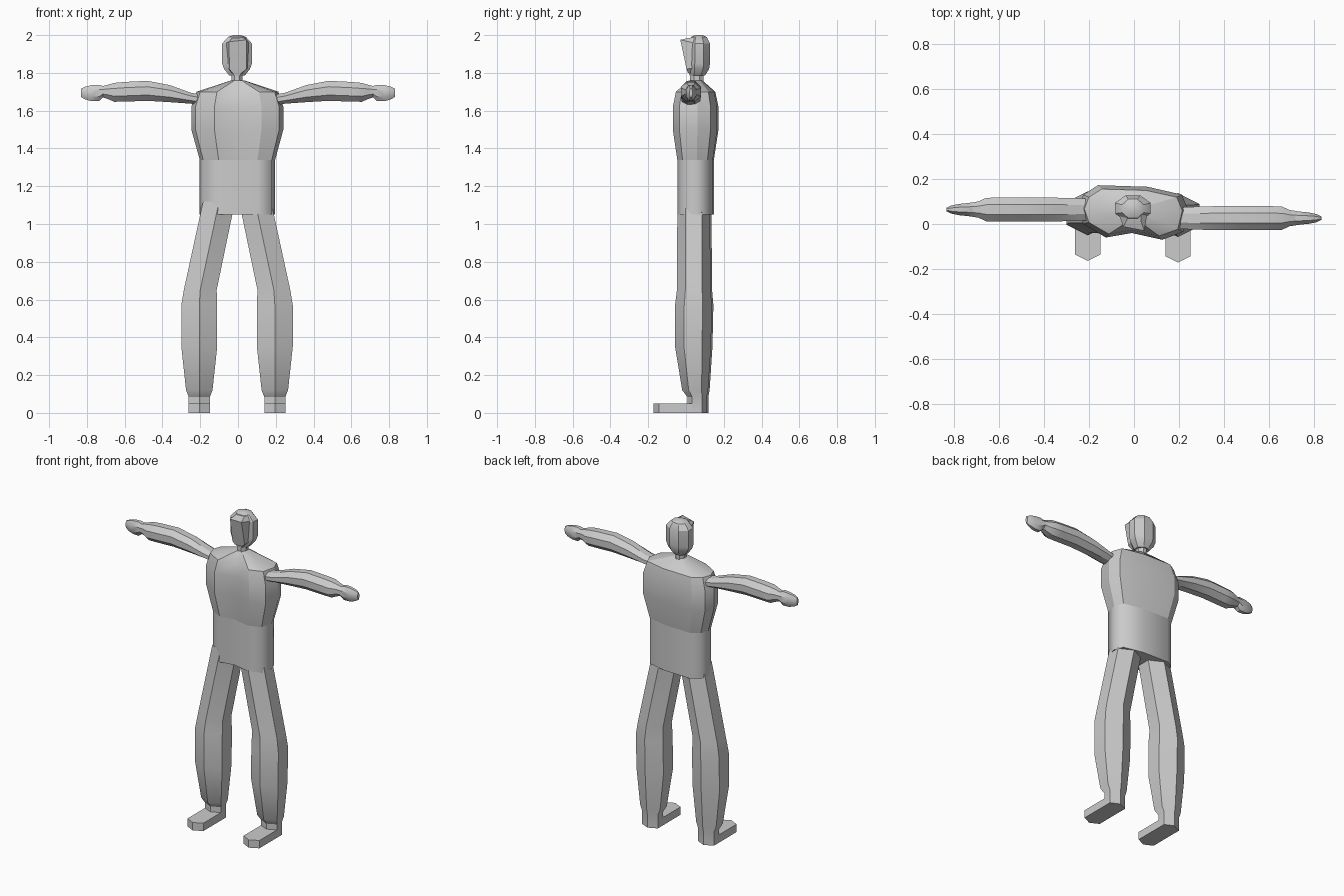
import bpy, bmesh, math

if "Cube" in bpy.data.objects:
    bpy.data.objects.remove(bpy.data.objects["Cube"])

grey = bpy.data.materials.new("plain grey")
grey.diffuse_color = (0.6, 0.6, 0.6, 1)
grey.use_nodes = True
grey.node_tree.nodes["Principled BSDF"].inputs["Base Color"].default_value = grey.diffuse_color


def loft(name, rings, angle=30):
    """Skin a list of equal-length rings and cap both ends."""
    bm = bmesh.new()
    loops = [[bm.verts.new(p) for p in ring] for ring in rings]
    n = len(loops[0])
    for a, b in zip(loops, loops[1:]):
        for i in range(n):
            j = (i + 1) % n
            bm.faces.new((a[i], a[j], b[j], b[i]))
    bm.faces.new(loops[0][::-1])
    bm.faces.new(loops[-1])
    bmesh.ops.recalc_face_normals(bm, faces=bm.faces)
    mesh = bpy.data.meshes.new(name)
    bm.to_mesh(mesh)
    bm.free()
    ob = bpy.data.objects.new(name, mesh)
    bpy.context.collection.objects.link(ob)
    mesh.materials.append(grey)
    bpy.ops.object.select_all(action='DESELECT')
    ob.select_set(True)
    bpy.context.view_layer.objects.active = ob
    bpy.ops.object.shade_smooth_by_angle(angle=math.radians(angle))
    return ob


def ngon(cx, cy, z, rx, ry, n=8, turn=0.5):
    k = 1 / math.cos(math.pi / n) if turn else 1
    return [(cx + rx * k * math.cos((i + turn) * math.tau / n),
             cy + ry * k * math.sin((i + turn) * math.tau / n), z) for i in range(n)]


def hexagon(cx, w, front, back, z):
    """Six-sided ring with a corner at the front and back."""
    d = (back - front) * 0.25
    return [(cx, front, z), (cx + w, front + d, z), (cx + w, back - d, z),
            (cx, back, z), (cx - w, back - d, z), (cx - w, front + d, z)]


# Torso: one outline scaled at each height
outline = [(-.247, .07), (-.225, 0), (-.125, -.06), (-.01, -.04), (.125, -.07),
           (.218, -.035), (.24, .06), (.213, .13), (.06, .165), (-.16, .172), (-.225, .13)]


def torso_ring(z, sx, sy):
    return [(x * sx, .05 + (y - .05) * sy, z) for x, y in outline]


loft("shirt_lower", [torso_ring(1.05, .82, .8), torso_ring(1.34, .82, .8)], 60)
loft("chest", [torso_ring(1.34, .82, .8), torso_ring(1.5, 1, 1), torso_ring(1.62, 1, 1),
               torso_ring(1.70, .89, .86), torso_ring(1.76, .15, .3)])

# Neck and head
loft("neck", [ngon(-.005, .057, 1.73, .03, .035), ngon(-.005, .057, 1.82, .03, .035)])
loft("head", [ngon(-.005, .06, 1.785, .04, .04), ngon(-.005, .067, 1.82, .068, .055),
              ngon(-.005, .07, 1.85, .079, .057), ngon(-.005, .07, 1.955, .079, .057),
              ngon(-.005, .068, 1.99, .048, .042), ngon(-.005, .066, 2.0, .02, .02)])

# Face: wedge that overhangs at the brow and recedes to the chin
loft("face", [[(-.035, .06, 1.79), (-.03, .01, 1.80), (.02, .01, 1.80), (.03, .06, 1.79)],
              [(-.062, .06, 1.83), (-.045, .008, 1.82), (.045, .003, 1.82), (.055, .06, 1.83)],
              [(-.072, .06, 1.955), (-.048, -.012, 1.965), (.045, -.03, 1.975), (.062, .06, 1.955)],
              [(-.045, .06, 1.99), (-.03, .02, 1.985), (.03, .015, 1.985), (.035, .06, 1.99)]], 20)

# Arms with hands: (reach, z bottom, z top, half depth)
arm = [(.17, 1.625, 1.68, .045), (.25, 1.637, 1.695, .05), (.36, 1.645, 1.735, .053),
       (.48, 1.652, 1.758, .053), (.60, 1.648, 1.752, .053), (.655, 1.647, 1.747, .052),
       (.69, 1.662, 1.737, .036), (.715, 1.67, 1.73, .032), (.735, 1.65, 1.737, .029),
       (.775, 1.65, 1.735, .025), (.81, 1.66, 1.727, .018), (.83, 1.672, 1.717, .008)]
for name, side, cy in (("left_arm", -1, .064), ("right_arm", 1, .026)):
    rings = []
    for x, lo, hi, d in arm:
        rings.append([(side * x, p, q) for p, q, _ in ngon(cy, (lo + hi) / 2, 0, d, (hi - lo) / 2)])
    loft(name, rings)

# Legs and feet: (centre x, half width, front y, back y, z)
leg = [(-.10, .085, -.035, .13, 1.12), (-.115, .085, -.038, .135, 1.05),
       (-.20, .087, -.04, .138, .65), (-.205, .095, -.05, .145, .57),
       (-.205, .095, -.05, .14, .35), (-.205, .07, -.012, .125, .12),
       (-.205, .056, .015, .118, .085), (-.205, .056, .015, .118, 0)]
for name, side, dx, dy in (("left", 1, 0, 0), ("right", -1, -.01, -.008)):
    def place(ring):
        return [(side * x + dx, y + dy, z) for x, y, z in ring]
    loft(name + "_leg", [place(hexagon(*r)) for r in leg])
    sole = [(-.205, -.163), (-.149, -.135), (-.149, .092), (-.205, .118), (-.261, .092), (-.261, -.135)]
    loft(name + "_foot", [place([(x, y, z) for x, y in sole]) for z in (0, .05)])
